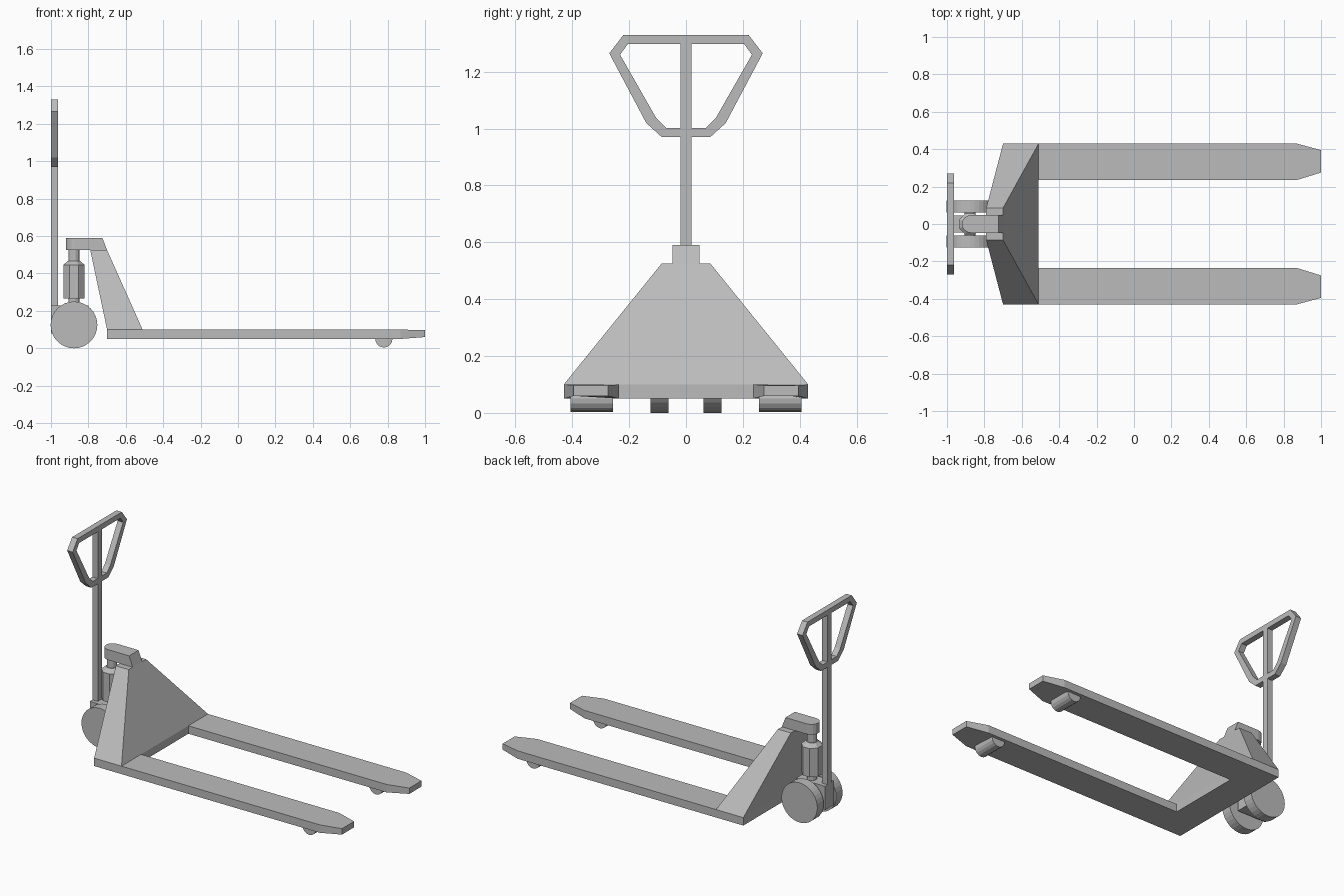
import bpy, bmesh, math
from mathutils import Vector

cube = bpy.data.objects.get("Cube")
if cube:
    bpy.data.objects.remove(cube, do_unlink=True)

grey = bpy.data.materials.new("warehouse grey")
grey.use_nodes = True
colour = (0.5, 0.5, 0.5, 1)
grey.diffuse_color = colour
grey.node_tree.nodes["Principled BSDF"].inputs["Base Color"].default_value = colour


def finish(name, bm):
    bmesh.ops.recalc_face_normals(bm, faces=bm.faces)
    mesh = bpy.data.meshes.new(name)
    bm.to_mesh(mesh)
    bm.free()
    mesh.materials.append(grey)
    obj = bpy.data.objects.new(name, mesh)
    bpy.context.scene.collection.objects.link(obj)
    return obj


def loft(rings):
    """Solid through rings of equal point count, capped at both ends."""
    bm = bmesh.new()
    loops = [[bm.verts.new(p) for p in ring] for ring in rings]
    n = len(loops[0])
    for a, b in zip(loops, loops[1:]):
        for i in range(n):
            j = (i + 1) % n
            bm.faces.new((a[i], a[j], b[j], b[i]))
    bm.faces.new(loops[0])
    bm.faces.new(loops[-1])
    return bm


def rect(x0, x1, y, z):
    return [(x0, -y, z), (x1, -y, z), (x1, y, z), (x0, y, z)]


def box(name, x0, x1, y, z0, z1):
    return finish(name, loft([rect(x0, x1, y, z0), rect(x0, x1, y, z1)]))


def wheel(name, x, z, radius, y0, y1, sides):
    angles = [2 * math.pi * i / sides for i in range(sides)]
    return finish(name, loft([[(x + radius * math.cos(a), y, z + radius * math.sin(a))
                               for a in angles] for y in (y0, y1)]))


def turned(name, x, profile, sides):
    angles = [2 * math.pi * (i + 0.5) / sides for i in range(sides)]
    return finish(name, loft([[(x + r * math.cos(a), r * math.sin(a), z)
                               for a in angles] for r, z in profile]))


# Fork frame: a U-shaped plate with tapered tips
half = [(-0.51, 0.235), (0.87, 0.235), (1, 0.275), (1, 0.395), (0.87, 0.43), (-0.7, 0.43)]
outline = half + [(x, -y) for x, y in reversed(half)]
bm = loft([[(x, y, z) for x, y in outline] for z in (0.05, 0.1)])
bmesh.ops.bisect_plane(bm, geom=bm.verts[:] + bm.edges[:] + bm.faces[:],
                       plane_co=Vector((0.87, 0, 0)), plane_no=Vector((1, 0, 0)))
for v in bm.verts:
    if v.co.x > 0.95:
        v.co.z = 0.06 if v.co.z < 0.07 else 0.097
finish("fork_frame", bm)

# Sloping tower behind the forks
finish("tower", loft([rect(-0.7, -0.51, 0.43, 0.1), rect(-0.79, -0.7, 0.086, 0.525)]))

# Pump head, rounded at the handle end
def head_ring(z, front):
    ring = [(front, -0.047, z)]
    for i in range(9):
        a = -math.pi / 2 - math.pi * i / 8
        ring.append((-0.873 + 0.047 * math.cos(a), 0.047 * math.sin(a), z))
    return ring + [(front, 0.047, z)]

finish("pump_head", loft([head_ring(0.525, -0.7), head_ring(0.59, -0.725)]))

# Hydraulic pump
turned("pump_rod", -0.877, [(0.03, 0.2), (0.03, 0.53)], 12)
turned("pump_body", -0.877, [(0.062, 0.265), (0.062, 0.445), (0.035, 0.468)], 8)

# Steering block and handle
box("steering_block", -1, -0.8, 0.045, 0.08, 0.23)
box("handle_pole", -1, -0.962, 0.02, 0.2, 1.31)

outer = [(0.22, 1.33), (0.27, 1.265), (0.14, 1.02), (0.085, 0.97)]
inner = [(0.205, 1.297), (0.232, 1.26), (0.105, 1.038), (0.07, 1.003)]


def both(points):
    return points + [(-y, z) for y, z in reversed(points)]


bm = bmesh.new()
loops = [[bm.verts.new((x, y, z)) for y, z in both(pts)]
         for x, pts in ((-1, outer), (-0.962, outer), (-0.962, inner), (-1, inner))]
for k, a in enumerate(loops):
    b = loops[(k + 1) % 4]
    for i in range(len(a)):
        j = (i + 1) % len(a)
        bm.faces.new((a[i], a[j], b[j], b[i]))
finish("handle_grip", bm)

# Steering wheels, axle and fork rollers
wheel("wheel_axle", -0.877, 0.125, 0.03, -0.07, 0.07, 12)
for side, s in (("left", 1), ("right", -1)):
    wheel(side + "_steering_wheel", -0.877, 0.125, 0.125, s * 0.062, s * 0.125, 32)
    wheel(side + "_fork_roller", 0.78, 0.05, 0.046, s * 0.257, s * 0.407, 16)
